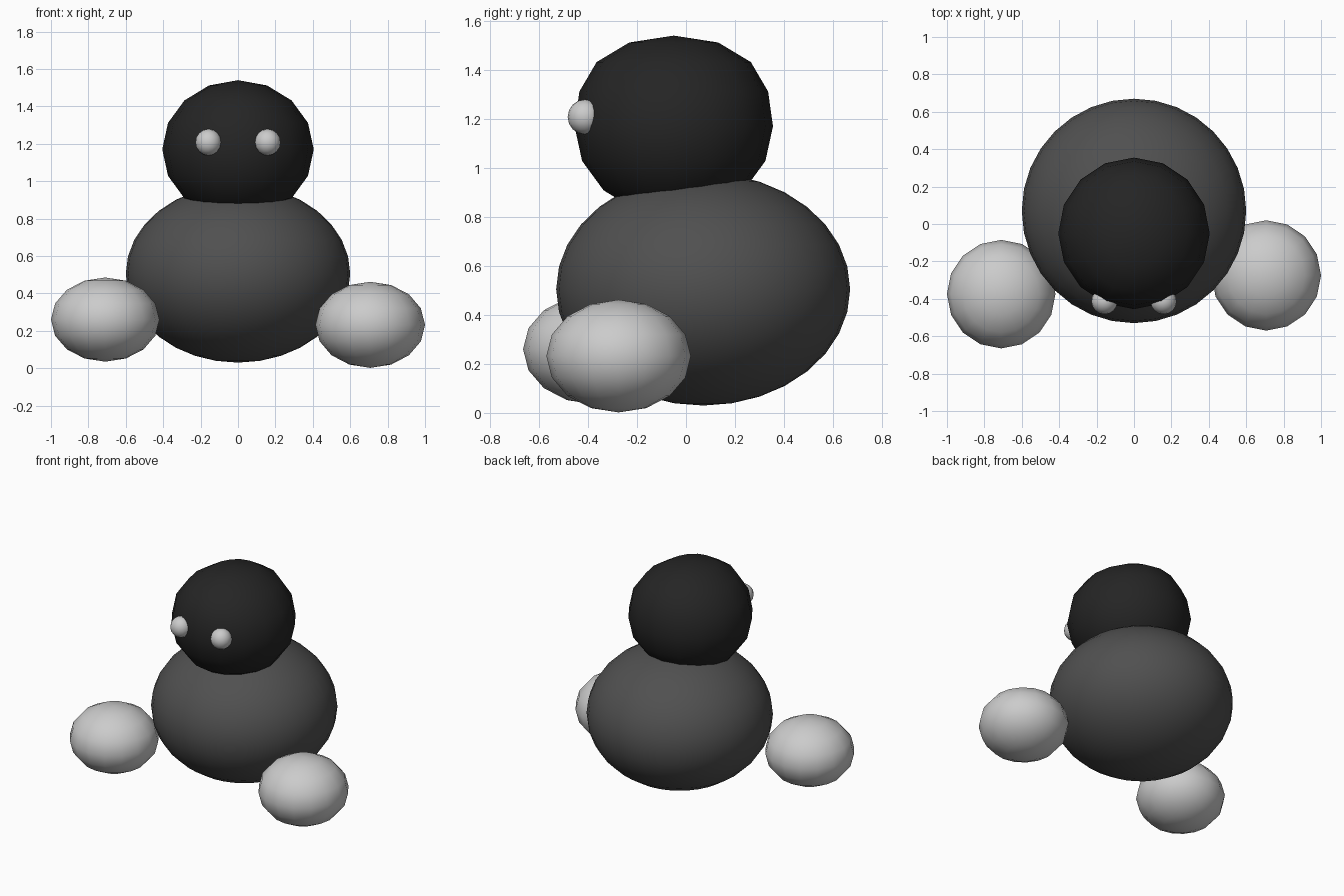
import bpy

if "Cube" in bpy.data.objects:
    bpy.data.objects.remove(bpy.data.objects["Cube"])


def material(name, value):
    mat = bpy.data.materials.new(name)
    mat.diffuse_color = (value, value, value, 1)
    mat.use_nodes = True
    mat.node_tree.nodes["Principled BSDF"].inputs["Base Color"].default_value = mat.diffuse_color
    return mat


def ellipsoid(name, center, radii, segments, rings, mat=None):
    bpy.ops.mesh.primitive_uv_sphere_add(segments=segments, ring_count=rings,
                                         radius=1, location=center)
    obj = bpy.context.object
    obj.name = name
    for v in obj.data.vertices:
        v.co = [c * r for c, r in zip(v.co, radii)]
    obj.data.shade_smooth()
    if mat:
        obj.data.materials.append(mat)
    return obj


charcoal = material("charcoal", 0.08)
black = material("black", 0.018)

# round body
ellipsoid("body", (0, 0.07, 0.505), (0.6, 0.6, 0.475), 32, 16, charcoal)

# head, sunk into the body, with the crown slightly fuller front to back
head_height = 0.37
head = ellipsoid("head", (0, -0.05, 1.17), (0.405, 0.405, head_height), 16, 8, black)
for v in head.data.vertices:
    if v.co.z > 0:
        v.co.y *= 1 + 0.2 * (v.co.z / head_height) ** 2

# eyes set into the face
for side, label in ((-1, "left"), (1, "right")):
    ellipsoid("eye_" + label, (side * 0.158, -0.413, 1.208), (0.07, 0.07, 0.071), 16, 8)

# feet, one a little further forward than the other
ellipsoid("foot_left", (-0.71, -0.375, 0.26), (0.29, 0.29, 0.225), 16, 8)
ellipsoid("foot_right", (0.707, -0.275, 0.232), (0.293, 0.295, 0.23), 16, 8)
